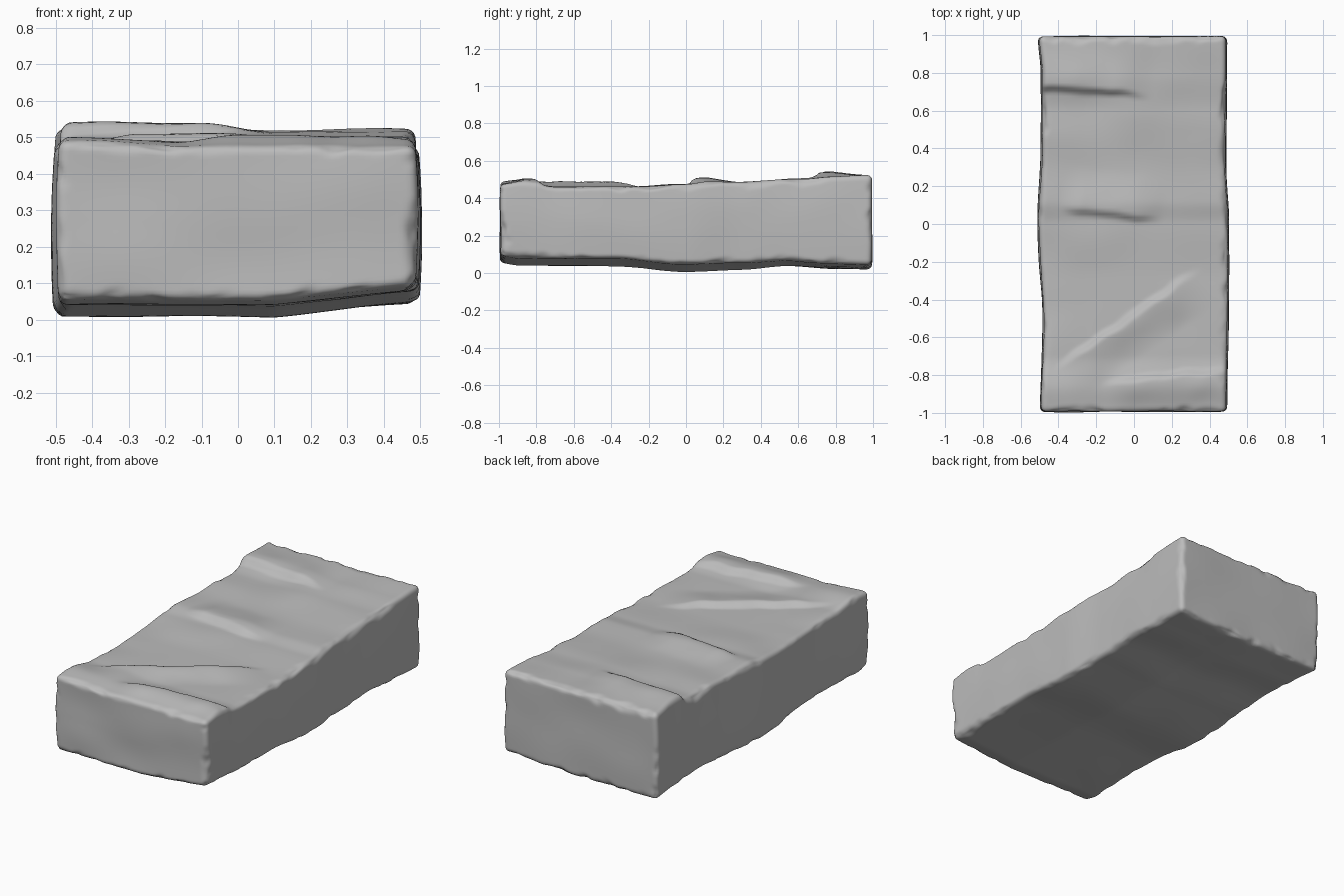
import bpy, bmesh, math
from mathutils import Vector, noise

if "Cube" in bpy.data.objects:
    bpy.data.objects.remove(bpy.data.objects["Cube"])

HALF = Vector((0.5, 1.0, 0.25))


def smooth(t):
    t = max(0.0, min(1.0, t))
    return t * t * (3 - 2 * t)


def profile(points, y):
    """Smoothly interpolated height along the block."""
    for (y0, z0), (y1, z1) in zip(points, points[1:]):
        if y <= y1:
            return z0 + (z1 - z0) * smooth((y - y0) / (y1 - y0))
    return points[-1][1]


def ledge(x, y, start, end, height, side, fade):
    """Layered split: a sharp drop across a line, healing slowly on the high side."""
    a, b = Vector(start), Vector(end)
    along = (b - a).normalized()
    rel = Vector((x, y)) - a
    u = rel.dot(along) / (b - a).length
    d = side * (along.x * rel.y - along.y * rel.x)
    d += 0.018 * noise.noise(Vector((x * 7, y * 7, 4)))
    mask = smooth((u + 0.15) / 0.3) * smooth((1.15 - u) / 0.4)
    return height * mask * smooth((d + 0.02) / 0.04) * (1 - smooth(d / fade))


TOP = [(-1, .475), (-.88, .485), (-.7, .46), (-.3, .462), (0, .475),
       (.12, .49), (.3, .485), (.6, .505), (.8, .515), (1, .522)]
BOTTOM = [(-1, .05), (-.9, .037), (-.4, .035), (0, .004), (.3, .015),
          (.55, .034), (.8, .02), (1, .016)]
LEFT = [(-1, .49), (-.3, .5), (0, .5), (.3, .485), (1, .49)]
RIGHT = [(-1, .495), (-.55, .48), (0, .508), (.4, .49), (.8, .49), (1, .505)]


def top_height(x, y):
    z = profile(TOP, y)
    z += ledge(x, y, (-.55, .73), (.02, .69), .032, 1, .3)
    z -= .018 * smooth((-x + .1) / .4) * math.exp(-((y - .62) / .13) ** 2)
    z += ledge(x, y, (-.34, .07), (.1, .02), .025, 1, .25)
    z += ledge(x, y, (-.36, -.72), (.28, -.28), .028, -1, .22)
    z += ledge(x, y, (-.1, -.84), (.5, -.77), .025, -1, .2)
    z += .014 * smooth((-x - .1) / .4) * smooth((-y - .4) / .3)
    return z + .006 * noise.noise(Vector((x * 4, y * 4, 1)))


def bottom_height(x, y):
    rise = .1 * max(0, x - .1) * (1 - .4 * smooth(y))
    return profile(BOTTOM, y) + rise + .004 * (1 + noise.noise(Vector((x * 4, y * 4, 9))))


def chip_radius(p):
    """Worn edge radius, with bigger chips here and there."""
    n = noise.noise(p * 5 + Vector((3, 1, 7)))
    m = noise.noise(p * 13 + Vector((1, 8, 2)))
    return .026 + .05 * max(0, n - .05) + .035 * max(0, m)


def erode(p):
    r = chip_radius(p)
    core = Vector([max(-(h - r), min(h - r, c)) for c, h in zip(p, HALF)])
    d = p - core
    # Skin points in the edge zones fall back onto a rounded edge
    return core + d.normalized() * r if d.length > r else p


# Evenly divided block shell: six grids welded together
def add_side(bm, axis, sign, cells):
    a, b = [i for i in range(3) if i != axis]
    rows = []
    for i in range(cells[a] + 1):
        row = []
        for j in range(cells[b] + 1):
            p = Vector((0, 0, 0))
            p[axis] = sign * HALF[axis]
            # Denser rows near the edges
            for k, t in ((a, 2 * i / cells[a] - 1), (b, 2 * j / cells[b] - 1)):
                p[k] = HALF[k] * (.75 * t + .25 * math.sin(t * math.pi / 2))
            row.append(bm.verts.new(p))
        rows.append(row)
    for r0, r1 in zip(rows, rows[1:]):
        for j in range(cells[b]):
            bm.faces.new((r0[j], r1[j], r1[j + 1], r0[j + 1]))


bm = bmesh.new()
for axis in range(3):
    for sign in (-1, 1):
        add_side(bm, axis, sign, (70, 130, 36))
bmesh.ops.remove_doubles(bm, verts=bm.verts, dist=0.0001)
bmesh.ops.recalc_face_normals(bm, faces=bm.faces)

# Wear the edges, then bend the faces to the weathered shape
for v in bm.verts:
    p = erode(v.co.copy())
    x, y = p.x, p.y
    t = p.z / (2 * HALF.z) + .5
    low, high = bottom_height(x, y), top_height(x, y)
    width = profile(LEFT, y) if x > 0 else profile(RIGHT, y)
    bulge = .008 * math.cos((t - .45) * math.pi) + .003 * noise.noise(p * 4)
    v.co = (x * (width + bulge - .004) / HALF.x,
            y * (.993 + .006 * noise.noise(Vector((x * 3, y, t * 2)))),
            low + (high - low) * t)

mesh = bpy.data.meshes.new("stone_block")
bm.to_mesh(mesh)
bm.free()
block = bpy.data.objects.new("stone_block", mesh)
bpy.context.collection.objects.link(block)

# Plain grey stone
stone = bpy.data.materials.new("grey stone")
stone.use_nodes = True
colour = (.5, .5, .5, 1)
stone.diffuse_color = colour
stone.node_tree.nodes["Principled BSDF"].inputs["Base Color"].default_value = colour
mesh.materials.append(stone)

bpy.context.view_layer.objects.active = block
block.select_set(True)
bpy.ops.object.shade_smooth_by_angle(angle=math.radians(50))
